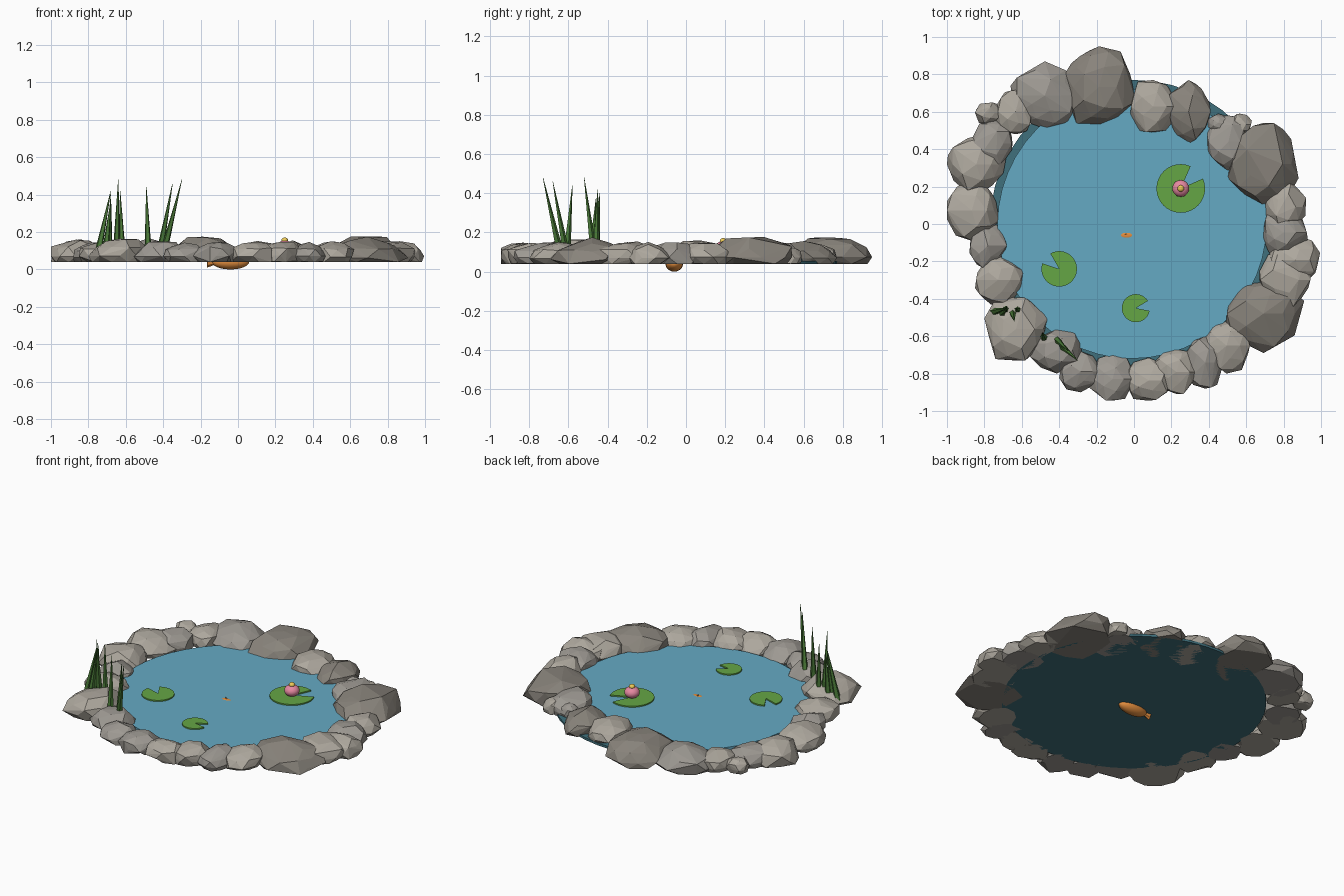
import bpy, bmesh, math, random
from mathutils import Vector

if "Cube" in bpy.data.objects:
    bpy.data.objects.remove(bpy.data.objects["Cube"])

random.seed(7)


def mat(name, rgb, alpha=1.0):
    m = bpy.data.materials.new(name)
    m.diffuse_color = (*rgb, alpha)
    m.use_nodes = True
    m.node_tree.nodes["Principled BSDF"].inputs["Base Color"].default_value = m.diffuse_color
    return m


STONES = [mat("stone_light", (0.42, 0.39, 0.34)),
          mat("stone_mid", (0.34, 0.32, 0.29)),
          mat("stone_dark", (0.25, 0.23, 0.20))]
WATER = mat("water", (0.13, 0.40, 0.55))
BED = mat("bed", (0.05, 0.16, 0.20))
LEAF = mat("leaf", (0.13, 0.38, 0.06))
REED = mat("reed", (0.07, 0.20, 0.04))
PINK = mat("pink", (0.80, 0.25, 0.36))
YELLOW = mat("yellow", (0.85, 0.60, 0.10))
ORANGE = mat("orange", (0.80, 0.28, 0.05))


def finish(bm, name, material, smooth=False):
    bmesh.ops.recalc_face_normals(bm, faces=bm.faces)
    for f in bm.faces:
        f.smooth = smooth
    me = bpy.data.meshes.new(name)
    bm.to_mesh(me)
    bm.free()
    me.materials.append(material)
    ob = bpy.data.objects.new(name, me)
    bpy.context.collection.objects.link(ob)
    return ob


def slab(name, outline, z0, z1, material):
    bm = bmesh.new()
    face = bm.faces.new([bm.verts.new((x, y, z0)) for x, y in outline])
    ext = bmesh.ops.extrude_face_region(bm, geom=[face])
    for v in ext["geom"]:
        if isinstance(v, bmesh.types.BMVert):
            v.co.z = z1
    return finish(bm, name, material)


def arc(cx, cy, r, a0, a1, n):
    return [(cx + r * math.cos(a0 + (a1 - a0) * i / n),
             cy + r * math.sin(a0 + (a1 - a0) * i / n)) for i in range(n + 1)]


def ellipsoid(name, c, r, material):
    bm = bmesh.new()
    bmesh.ops.create_uvsphere(bm, u_segments=20, v_segments=12, radius=1)
    bmesh.ops.scale(bm, vec=r, verts=bm.verts)
    bmesh.ops.translate(bm, vec=c, verts=bm.verts)
    return finish(bm, name, material, True)


def cone(name, base, tip, r, material, sides=5, flat=1.0):
    base, tip = Vector(base), Vector(tip)
    d = tip - base
    bm = bmesh.new()
    bmesh.ops.create_cone(bm, cap_ends=True, segments=sides, radius1=r,
                          radius2=0.001, depth=d.length)
    bmesh.ops.scale(bm, vec=(1, flat, 1), verts=bm.verts)
    rot = Vector((0, 0, 1)).rotation_difference(d).to_matrix()
    bmesh.ops.rotate(bm, cent=(0, 0, 0), matrix=rot, verts=bm.verts)
    bmesh.ops.translate(bm, vec=(base + tip) / 2, verts=bm.verts)
    return finish(bm, name, material)


def rock(name, cx, cy, rx, ry, material):
    """Faceted boulder: jittered hull fitted to its footprint, flat underneath."""
    bm = bmesh.new()
    bmesh.ops.create_icosphere(bm, subdivisions=2, radius=1)
    for v in bm.verts:
        v.co *= random.uniform(0.84, 1.12)
    hull = bmesh.ops.convex_hull(bm, input=bm.verts)
    junk = [g for g in hull["geom_interior"] if isinstance(g, bmesh.types.BMVert)]
    bmesh.ops.delete(bm, geom=junk, context="VERTS")
    lo = [min(v.co[k] for v in bm.verts) for k in range(3)]
    hi = [max(v.co[k] for v in bm.verts) for k in range(3)]
    mid_z = 0.07
    top = 0.105 + 0.35 * (rx + ry) / 2
    half = (rx, ry, top - mid_z)
    for v in bm.verts:
        p = [((v.co[k] - lo[k]) / (hi[k] - lo[k]) * 2 - 1) * half[k] for k in range(3)]
        v.co = (cx + p[0], cy + p[1], max(0.04, mid_z + p[2]))
    return finish(bm, name, material)


# Rock ring: centre x, y and footprint radii, tint index
ROCKS = [
    (-.18, .74, .19, .21, 2), (-.48, .69, .18, .18, 1), (-.64, .60, .10, .12, 0),
    (-.78, .59, .07, .06, 0), (-.76, .44, .11, .12, 1), (-.84, .31, .16, .16, 0),
    (-.86, .08, .14, .17, 0), (-.78, -.12, .10, .13, 1), (-.72, -.30, .13, .13, 0),
    (-.63, -.56, .17, .17, 0), (-.42, -.68, .14, .12, 1), (-.29, -.79, .11, .11, 1),
    (-.12, -.82, .12, .125, 1), (.07, -.83, .12, .115, 0), (.22, -.79, .12, .12, 0),
    (.37, -.74, .10, .14, 1), (.50, -.66, .12, .14, 0), (.70, -.50, .21, .19, 2),
    (.81, -.30, .14, .14, 0), (.86, -.19, .135, .13, 0), (.81, -.05, .12, .13, 1),
    (.81, .10, .11, .14, 0), (.69, .32, .19, .22, 2), (.50, .43, .11, .15, 1),
    (.57, .53, .06, .06, 0), (.29, .60, .12, .17, 2), (.11, .63, .13, .14, 0),
    (.45, .54, .06, .05, 1),
]
for i, (x, y, rx, ry, t) in enumerate(ROCKS):
    rock(f"rock_{i + 1:02d}", x, y, rx, ry, STONES[t])

# Pond bed and water surface
TAU = 2 * math.pi
slab("pond_bed", arc(0, 0, 0.77, 0, TAU, 48)[:-1], 0.04, 0.055, BED)
slab("water", arc(-.01, 0, 0.72, 0, TAU, 48)[:-1], 0.055, 0.08, WATER)

# Lily pads with a wedge notch
for i, (x, y, r, a) in enumerate([(.25, .19, .13, 45), (-.40, -.24, .095, 141),
                                  (.01, -.45, .075, 10)]):
    a0 = math.radians(a + 21)
    slab(f"lily_pad_{i + 1}", [(x, y)] + arc(x, y, r, a0, a0 + math.radians(318), 28),
         0.082, 0.09, LEAF)

# Lily flower
ellipsoid("flower", (.25, .19, .12), (.045, .045, .035), PINK)
ellipsoid("flower_centre", (.25, .19, .156), (.018, .018, .015), YELLOW)

# Reeds in two clumps: base x, y then tip
REEDS = [
    (-.75, -.47, -.68, -.45, .42), (-.69, -.46, -.68, -.44, .40),
    (-.65, -.47, -.64, -.52, .48), (-.62, -.46, -.63, -.45, .42),
    (-.71, -.48, -.68, -.46, .37),
    (-.48, -.61, -.49, -.58, .44), (-.42, -.61, -.35, -.68, .46),
    (-.40, -.64, -.30, -.73, .48),
]
for i, (x, y, tx, ty, tz) in enumerate(REEDS):
    cone(f"reed_{i + 1}", (x, y, .08), (tx, ty, tz), .021, REED, 5)

# Fish half sunk through the bed
ellipsoid("fish_body", (-.04, -.06, .041), (.10, .045, .041), ORANGE)
cone("fish_tail", (-.165, -.06, .045), (-.07, -.055, .045), .035, ORANGE, 8, .5)
cone("fish_fin", (-.03, -.055, .06), (-.05, -.055, .09), .018, ORANGE, 6, .4)
